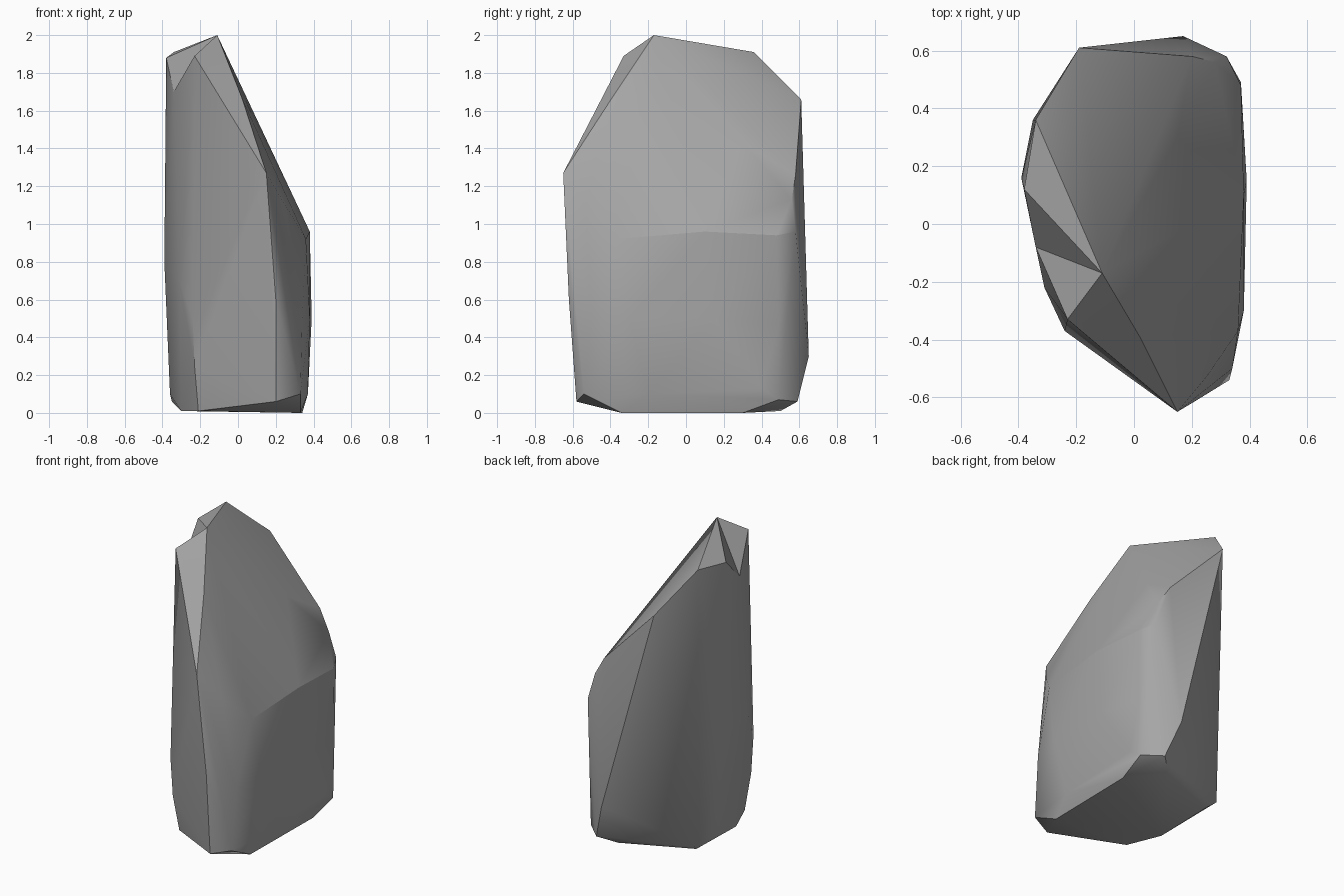
import bpy
import bmesh
from math import radians
from mathutils import Vector

default_cube = bpy.data.objects.get("Cube")
if default_cube:
    bpy.data.objects.remove(default_cube, do_unlink=True)


def make_material(name, colour):
    material = bpy.data.materials.new(name)
    material.use_nodes = True
    material.diffuse_color = colour
    shader = next(n for n in material.node_tree.nodes if n.type == 'BSDF_PRINCIPLED')
    shader.inputs["Base Color"].default_value = colour
    shader.inputs["Roughness"].default_value = 0.9
    return material


def hull_object(name, points):
    """Wrap a closed faceted skin around a handful of corner points."""
    bm = bmesh.new()
    for point in points:
        bm.verts.new(point)
    result = bmesh.ops.convex_hull(bm, input=list(bm.verts))
    leftovers = set(result["geom_interior"]) | set(result["geom_unused"])
    loose = [v for v in leftovers if isinstance(v, bmesh.types.BMVert) and v.is_valid]
    bmesh.ops.delete(bm, geom=loose, context='VERTS')
    bmesh.ops.recalc_face_normals(bm, faces=list(bm.faces))
    mesh = bpy.data.meshes.new(name)
    bm.to_mesh(mesh)
    bm.free()
    obj = bpy.data.objects.new(name, mesh)
    bpy.context.collection.objects.link(obj)
    return obj


# Corners of the crest, named because the chipped notch uses them too
peak = Vector((-.11, -.17, 2))
front_crest = Vector((-.23, -.33, 1.89))
side_crest = Vector((-.38, .12, 1.88))
notch_bottom = Vector((-.34, -.08, 1.7))
crest = [peak, front_crest, side_crest, notch_bottom,
         (-.34, .36, 1.91), (-.19, .61, 1.66), (-.25, .5, 1.58)]

# Outline and slight bulge of the big sloping face
slope = [(.15, -.65, 1.27), (.25, -.53, 1.1), (.02, -.39, 1.67),
         (.15, .3, 1.43), (.2, .58, 1.26), (.28, .56, 1.13)]

# Kink where the slope meets the upright side
shoulder = [(.36, -.37, .92), (.38, .1, .96), (.37, .48, .94), (.32, .58, .96)]

# Widest part of the body
waist = [(-.39, .16, .8), (-.31, -.22, .7), (-.24, -.37, .5), (.2, -.62, .6),
         (.34, -.5, .5), (.38, -.3, .5), (.39, .15, .5), (.37, .49, .46),
         (.17, .65, .3), (-.31, .39, .7)]

# Lower rim, just above the ground
rim = [(-.36, .16, .1), (-.23, -.36, .25), (.33, -.54, .1), (.2, -.58, .06),
       (.37, -.2, .1), (.37, .4, .13), (.36, .49, .07), (.25, .59, .06),
       (-.35, .36, .06)]

# Footprint on the ground
footprint = [(-.3, -.1, .01), (-.21, -.32, .01), (.33, -.34, 0),
             (.34, .3, 0), (.15, .5, .01), (-.3, .32, .02)]

rock = hull_object("rock", crest + slope + shoulder + waist + rim + footprint)

# Chipped notch beside the peak
outward = Vector((-.7, -.1, 2))
reach = [notch_bottom.lerp(p, 1.5) for p in (peak, front_crest, side_crest)]
cutter = hull_object("notch_cutter", [notch_bottom, outward] + reach)
cutter.hide_render = True
cut = rock.modifiers.new("notch", 'BOOLEAN')
cut.operation = 'DIFFERENCE'
cut.solver = 'EXACT'
cut.object = cutter

bpy.ops.object.select_all(action='DESELECT')
rock.select_set(True)
bpy.context.view_layer.objects.active = rock
bpy.ops.object.modifier_apply(modifier=cut.name)
bpy.data.objects.remove(cutter, do_unlink=True)

# Stone colour, soft facets with crisp main edges
rock.data.materials.clear()
rock.data.materials.append(make_material("grey stone", (.38, .38, .38, 1)))
bpy.ops.object.shade_smooth_by_angle(angle=radians(36))

# Keep the kink along the shoulder crisp
for edge in rock.data.edges:
    ends = [rock.data.vertices[i].co for i in edge.vertices]
    if all(.9 < p.z < 1 and p.x > .3 for p in ends):
        edge.use_edge_sharp = True
